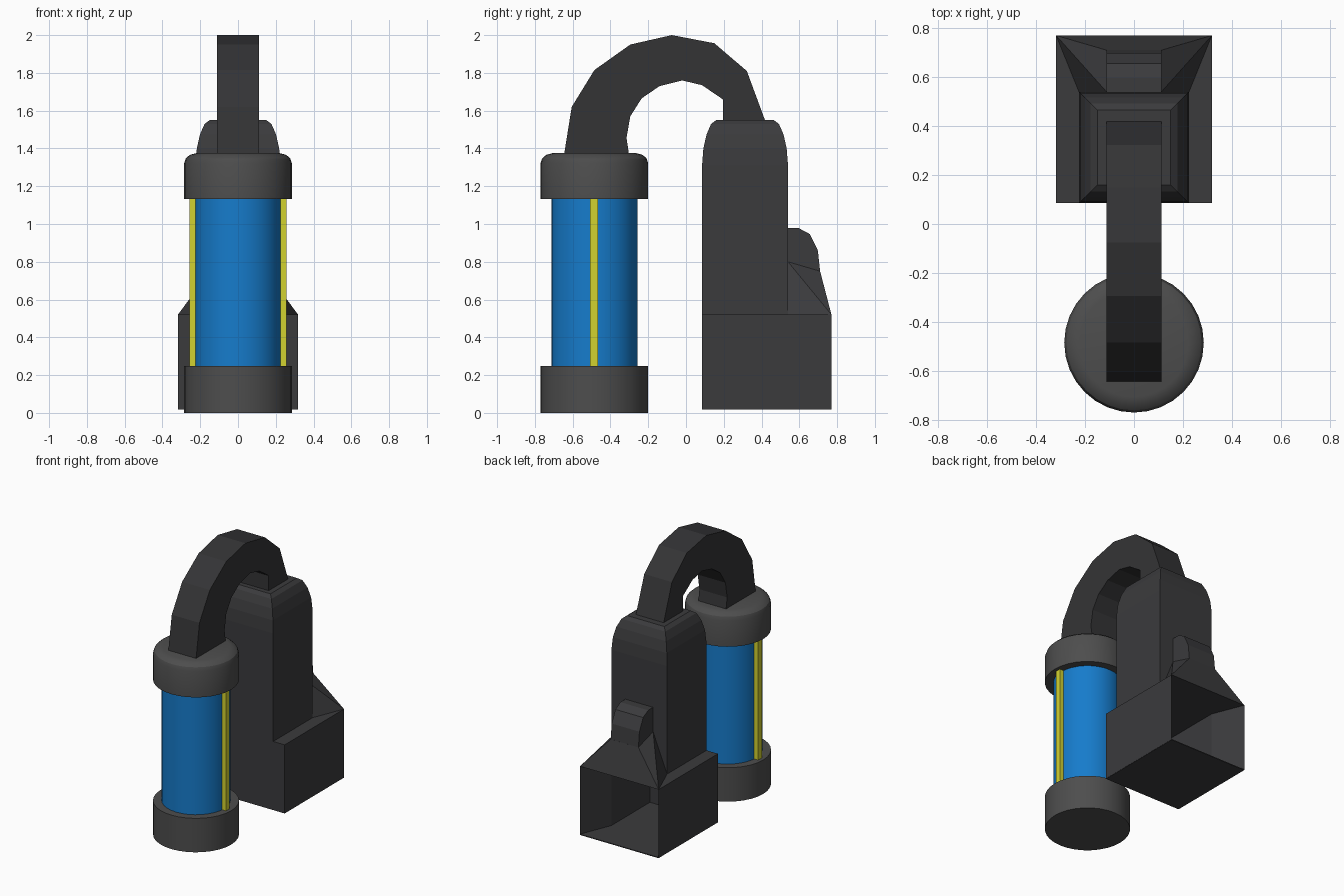
import bpy, bmesh, math

if "Cube" in bpy.data.objects:
    bpy.data.objects.remove(bpy.data.objects["Cube"])


def material(name, rgb):
    m = bpy.data.materials.new(name)
    m.diffuse_color = (*rgb, 1)
    m.use_nodes = True
    m.node_tree.nodes["Principled BSDF"].inputs["Base Color"].default_value = m.diffuse_color
    return m


CAP = material("cap_grey", (0.075, 0.075, 0.075))
DARK = material("dark_grey", (0.043, 0.043, 0.046))
HOSE = material("hose_grey", (0.034, 0.034, 0.036))
BLUE = material("blue", (0.008, 0.2, 0.6))
YELLOW = material("yellow", (0.65, 0.65, 0.03))


def finish(name, bm, mat, smooth=False):
    bmesh.ops.recalc_face_normals(bm, faces=bm.faces)
    me = bpy.data.meshes.new(name)
    bm.to_mesh(me)
    bm.free()
    me.materials.append(mat)
    ob = bpy.data.objects.new(name, me)
    bpy.context.collection.objects.link(ob)
    if smooth:
        bpy.ops.object.select_all(action='DESELECT')
        ob.select_set(True)
        bpy.context.view_layer.objects.active = ob
        bpy.ops.object.shade_smooth_by_angle(angle=math.radians(30))
    return ob


def loft(name, rings, mat, smooth=False):
    """Bridge rings of equal length and cap both ends."""
    bm = bmesh.new()
    vs = [[bm.verts.new(p) for p in r] for r in rings]
    n = len(vs[0])
    for a, b in zip(vs, vs[1:]):
        for i in range(n):
            j = (i + 1) % n
            bm.faces.new((a[i], a[j], b[j], b[i]))
    bm.faces.new(vs[0])
    bm.faces.new(vs[-1])
    return finish(name, bm, mat, smooth)


def side_prism(name, yz, half, mat):
    return loft(name, [[(x, y, z) for y, z in yz] for x in (-half, half)], mat)


def plan_prism(name, xy, z0, z1, mat):
    return loft(name, [[(x, y, z) for x, y in xy] for z in (z0, z1)], mat)


def rect(hx, y0, y1):
    return [(-hx, y0), (hx, y0), (hx, y1), (-hx, y1)]


def turned(name, profile, mat, cy=-0.485, n=32):
    rings = [[(r * math.cos(2 * math.pi * i / n), cy + r * math.sin(2 * math.pi * i / n), z)
              for i in range(n)] for r, z in profile]
    return loft(name, rings, mat, True)


# Canister with end caps and side stripes
turned("canister_core", [(0.228, 0.2), (0.228, 1.18)], BLUE)
turned("bottom_cap", [(0.285, 0), (0.285, 0.248)], CAP)
turned("top_cap", [(0.285, 1.132), (0.285, 1.322), (0.276, 1.348),
                   (0.255, 1.366), (0.222, 1.375)], CAP)
for side, name in ((-1, "left_stripe"), (1, "right_stripe")):
    xs = sorted((side * 0.215, side * 0.258))
    plan_prism(name, [(xs[0], -0.507), (xs[1], -0.507), (xs[1], -0.465), (xs[0], -0.465)],
               0.24, 1.14, YELLOW)

# Arched square hose
outer = [(-0.645, 1.37), (-0.605, 1.62), (-0.485, 1.815), (-0.295, 1.95), (-0.075, 2.0),
         (0.15, 1.957), (0.322, 1.81), (0.418, 1.55)]
inner = [(0.195, 1.55), (0.195, 1.66), (0.085, 1.735), (-0.02, 1.76), (-0.14, 1.73),
         (-0.235, 1.665), (-0.295, 1.57), (-0.315, 1.455), (-0.302, 1.37)]
side_prism("hose", outer + inner, 0.112, HOSE)

# Column with rounded top
rings = []
for inset, z in ((0, 0.52), (0, 1.31), (0.007, 1.40), (0.024, 1.475), (0.048, 1.53), (0.075, 1.55)):
    rings.append([(x, y, z) for x, y in rect(0.225 - inset, 0.085 + inset, 0.54 - inset)])
loft("column", rings, DARK)

# Base box, open at the back with flared inner walls
half = [(0.318, 0.085), (0.318, 0.77), (0.225, 0.54), (0.225, 0.095)]
plan_prism("base_walls", half + [(-x, y) for x, y in reversed(half)], 0.02, 0.52, DARK)
plan_prism("base_floor", rect(0.317, 0.086, 0.77), 0.018, 0.024, DARK)

# Sloped hood over the opening
bm = bmesh.new()
for s in (-1, 1):
    for x, y, z in ((0.318, 0.77, 0.52), (0.225, 0.54, 0.52), (0.112, 0.71, 0.75),
                    (0.112, 0.60, 0.75), (0.112, 0.54, 0.80)):
        bm.verts.new((s * x, y, z))
res = bmesh.ops.convex_hull(bm, input=bm.verts[:])
loose = [v for v in bm.verts if not v.link_faces]
bmesh.ops.delete(bm, geom=loose, context='VERTS')
bmesh.ops.dissolve_limit(bm, angle_limit=0.02, verts=bm.verts[:], edges=bm.edges[:])
finish("hood", bm, DARK)

# Rounded lug above the hood
side_prism("lug", [(0.53, 0.74), (0.71, 0.748), (0.698, 0.86), (0.655, 0.947),
                   (0.597, 0.978), (0.53, 0.978)], 0.112, DARK)
